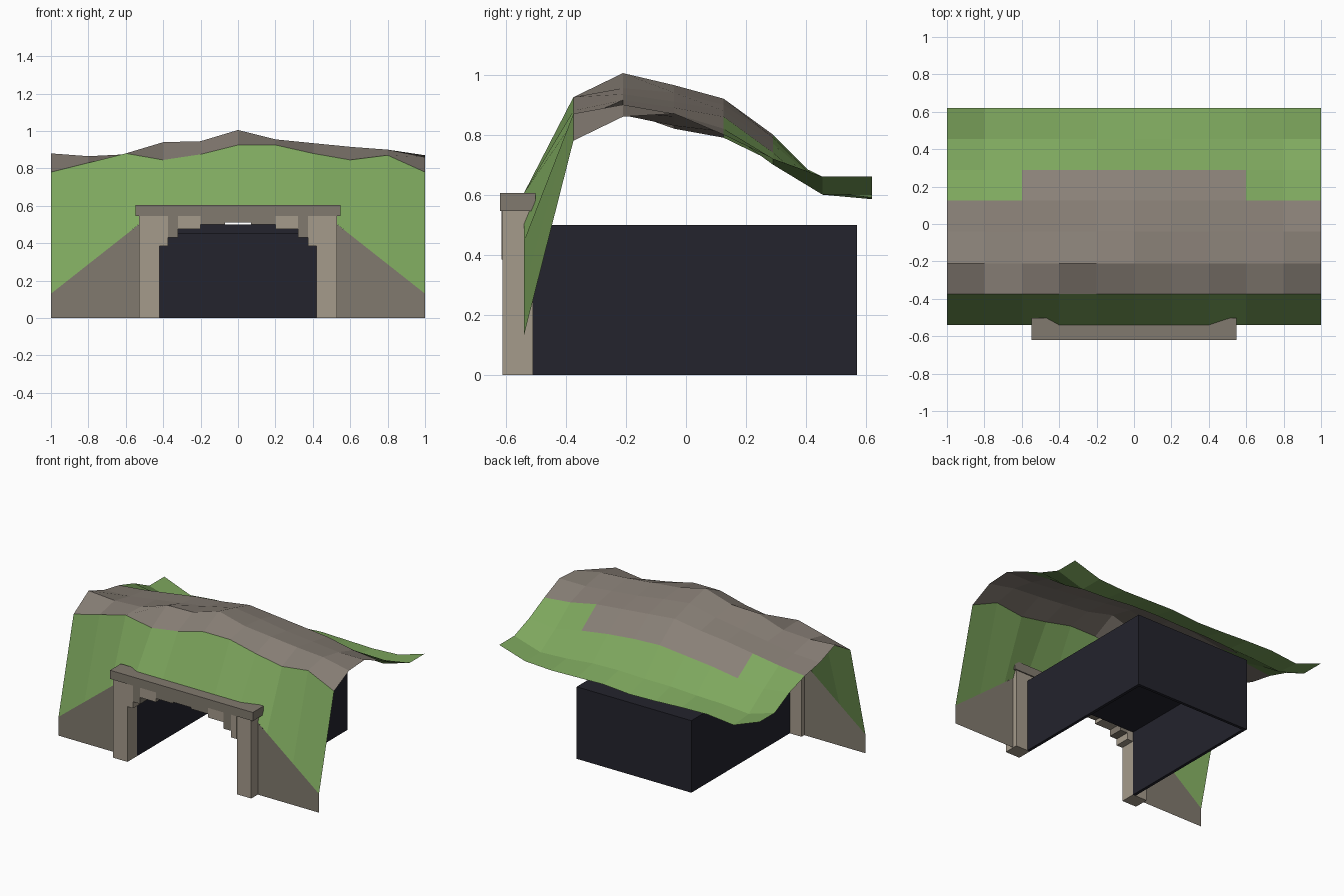
import bpy, bmesh

if "Cube" in bpy.data.objects:
    bpy.data.objects.remove(bpy.data.objects["Cube"])


def material(name, r, g, b):
    m = bpy.data.materials.new(name)
    m.diffuse_color = (r, g, b, 1)
    m.use_nodes = True
    m.node_tree.nodes["Principled BSDF"].inputs["Base Color"].default_value = m.diffuse_color
    return m


GRASS = material("grass_green", 0.209, 0.39, 0.112)
ROCK = material("rock_grey", 0.25, 0.216, 0.184)
STONE = material("light_stone", 0.376, 0.328, 0.26)
TRIM = material("dark_stone", 0.222, 0.195, 0.158)
DARK = material("tunnel_dark", 0.017, 0.017, 0.026)


def finish(name, bm, *mats):
    me = bpy.data.meshes.new(name)
    bm.to_mesh(me)
    bm.free()
    ob = bpy.data.objects.new(name, me)
    for m in mats:
        me.materials.append(m)
    bpy.context.collection.objects.link(ob)
    return ob


def box(name, x, y, z, mat):
    bm = bmesh.new()
    bmesh.ops.create_cube(bm, size=1)
    for v in bm.verts:
        v.co = [lo + (c + 0.5) * (hi - lo) for c, (lo, hi) in zip(v.co, (x, y, z))]
    return finish(name, bm, mat)


def pair(name, x, y, z, mat):
    box(name + "_right", x, y, z, mat)
    box(name + "_left", (-x[1], -x[0]), y, z, mat)


# Hillside: one height profile per row, running left to right
ROWS = [
    (-0.54, [.13, .287, .445, .605, .605, .605, .605, .605, .445, .287, .13]),
    (-0.375, [.78, .83, .88, .845, .875, .925, .925, .88, .845, .87, .78]),
    (-0.21, [.88, .865, .875, .94, .945, 1.005, .955, .935, .915, .90, .86]),
    (-0.04, [.82, .83, .86, .89, .92, .965, .94, .91, .89, .87, .87]),
    (0.125, [.79, .81, .84, .87, .89, .92, .90, .88, .86, .82, .80]),
    (0.29, [.74, .71, .73, .76, .78, .80, .79, .77, .74, .70, .72]),
    (0.455, [.66, .60, .615, .62, .63, .63, .635, .63, .61, .60, .66]),
    (0.62, [.66, .585, .605, .60, .59, .585, .60, .595, .59, .60, .66]),
]
bm = bmesh.new()
grid = [[bm.verts.new((-1 + 0.2 * i, y, z)) for i, z in enumerate(hs)] for y, hs in ROWS]
for j in range(len(grid) - 1):
    for i in range(10):
        f = bm.faces.new((grid[j][i], grid[j][i + 1], grid[j + 1][i + 1], grid[j + 1][i]))
        # Bare rock over the crest, reaching further back in the middle
        f.material_index = 1 if 1 <= j <= 3 or (j == 4 and 2 <= i <= 7) else 0
finish("hillside", bm, GRASS, ROCK)

# Sloping wing walls under the front edge of the hill
for side, s in (("right", 1), ("left", -1)):
    bm = bmesh.new()
    pts = [(0.44, 0), (1, 0), (1, 0.13), (0.44, 0.571)]
    f = bm.faces.new([bm.verts.new((s * x, -0.54, z)) for x, z in pts])
    if s < 0:
        f.normal_flip()
    finish("wing_wall_" + side, bm, TRIM)

# Portal pillars and lintel
pair("pillar", (0.42, 0.53), (-0.612, -0.51), (0, 0.545), STONE)
box("lintel", (-0.548, 0.548), (-0.62, -0.502), (0.545, 0.605), TRIM)

# Stepped arch stones
box("arch_keystone", (-0.07, 0.07), (-0.615, -0.512), (0.51, 0.546), TRIM)
STEPS = [(0.07, 0.20, 0.50, TRIM), (0.20, 0.32, 0.475, STONE),
         (0.32, 0.375, 0.43, TRIM), (0.375, 0.42, 0.385, STONE)]
for n, (a, b, z, mat) in enumerate(STEPS):
    pair(f"arch_stone_{n + 1}", (a, b), (-0.615, -0.512), (z, 0.546), mat)

# Tunnel lining, open below and in front
pair("tunnel_wall", (0.42, 0.44), (-0.51, 0.57), (0, 0.5), DARK)
box("tunnel_roof", (-0.42, 0.42), (-0.51, 0.57), (0.45, 0.5), DARK)
box("tunnel_back", (-0.42, 0.42), (0.55, 0.57), (0, 0.45), DARK)
